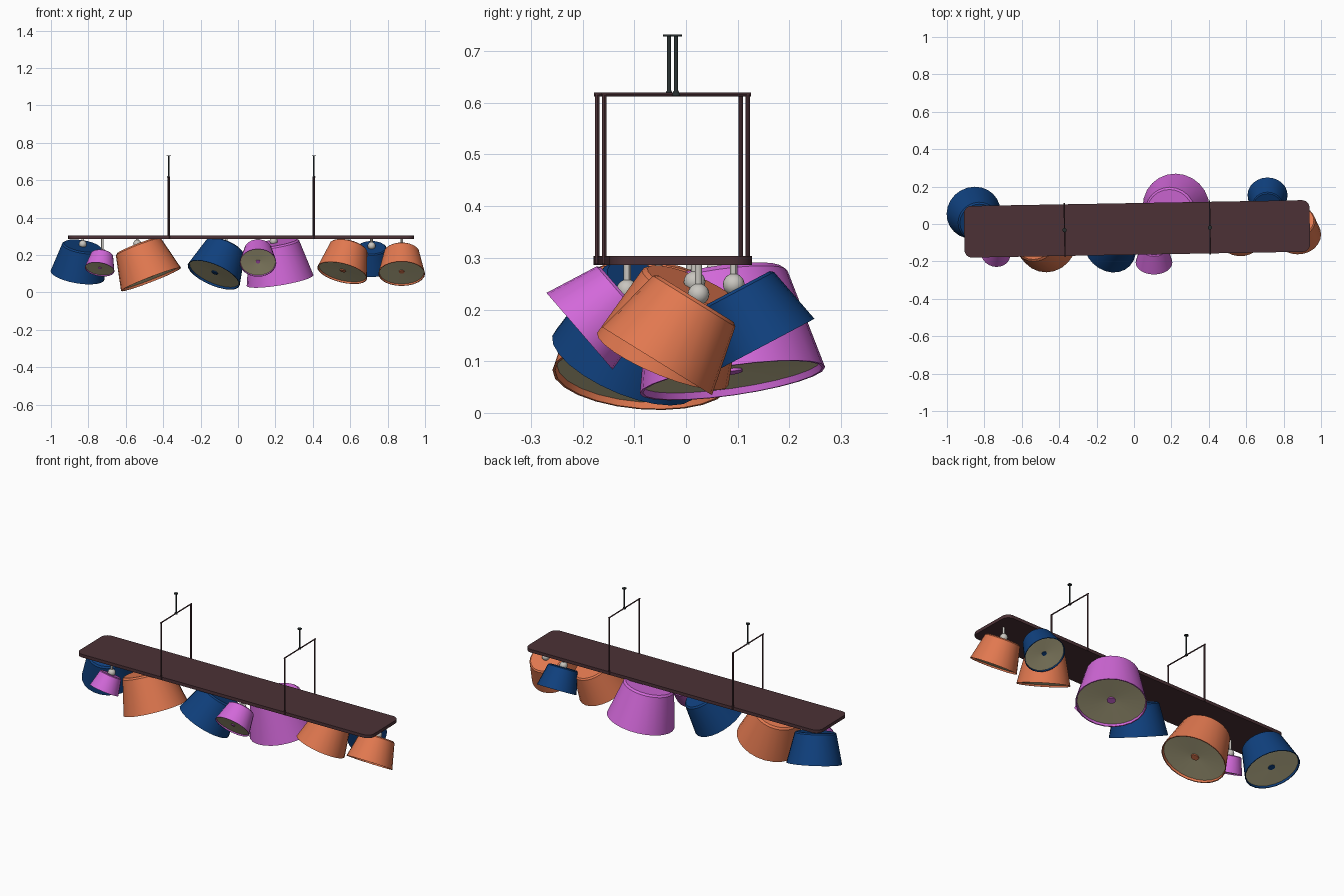
import bpy, bmesh, math
from mathutils import Vector, Matrix

if "Cube" in bpy.data.objects:
    bpy.data.objects.remove(bpy.data.objects["Cube"])


def material(name, rgb):
    m = bpy.data.materials.new(name)
    m.diffuse_color = (*rgb, 1)
    m.use_nodes = True
    m.node_tree.nodes["Principled BSDF"].inputs["Base Color"].default_value = m.diffuse_color
    return m


BOARD = material("dark plum wood", (0.072, 0.031, 0.037))
STEM = material("dark metal", (0.02, 0.028, 0.028))
STEEL = material("light grey metal", (0.58, 0.56, 0.52))
CREAM = material("cream diffuser", (0.62, 0.56, 0.33))
COLOURS = {
    "orange": material("orange", (0.76, 0.19, 0.08)),
    "blue": material("deep blue", (0.005, 0.052, 0.21)),
    "pink": material("orchid pink", (0.65, 0.14, 0.70)),
}


def finish(name, bm, mats, matrix=Matrix()):
    bmesh.ops.recalc_face_normals(bm, faces=bm.faces[:])
    mesh = bpy.data.meshes.new(name)
    for f in bm.faces:
        f.smooth = True
    bm.to_mesh(mesh)
    bm.free()
    mesh.set_sharp_from_angle(angle=math.radians(30))
    for m in mats:
        mesh.materials.append(m)
    ob = bpy.data.objects.new(name, mesh)
    ob.matrix_world = matrix
    bpy.context.collection.objects.link(ob)
    return ob


def lathe(name, profile, mats, matrix, sides=24, scale=1.0):
    """Profile rows: radius, height, material index of the band that starts here."""
    bm = bmesh.new()
    rings = []
    for r, z, _ in profile:
        n = 1 if r == 0 else sides
        rings.append([bm.verts.new((r * scale * math.cos(2 * math.pi * i / sides),
                                    r * scale * math.sin(2 * math.pi * i / sides),
                                    z * scale)) for i in range(n)])
    for k in range(len(rings) - 1):
        a, b = rings[k], rings[k + 1]
        for i in range(sides):
            quad = [a[i % len(a)], a[(i + 1) % len(a)], b[(i + 1) % len(b)], b[i % len(b)]]
            f = bm.faces.new(list(dict.fromkeys(quad)))
            f.material_index = profile[k][2]
    return finish(name, bm, mats, matrix)


def rod(name, a, b, r, mat, base=Matrix(), sides=12):
    a, b = Vector(a), Vector(b)
    d = b - a
    turn = d.to_track_quat('Z', 'Y').to_matrix().to_4x4()
    prof = [(0, 0, 0), (r, 0, 0), (r, d.length, 0), (0, d.length, 0)]
    return lathe(name, prof, [mat], base @ Matrix.Translation(a) @ turn, sides)


# Board: rounded rectangle plate, turned about one degree
base = Matrix.Translation((0.016, -0.026, 0)) @ Matrix.Rotation(math.radians(1.0), 4, 'Z')
hx, hy, rad = 0.924, 0.138, 0.04
bm = bmesh.new()
outline = []
for sx, sy, start in ((1, 1, 0), (-1, 1, 90), (-1, -1, 180), (1, -1, 270)):
    for k in range(7):
        t = math.radians(start + 15 * k)
        outline.append(bm.verts.new((sx * (hx - rad) + rad * math.cos(t),
                                     sy * (hy - rad) + rad * math.sin(t), 0.286)))
face = bm.faces.new(outline)
ext = bmesh.ops.extrude_face_region(bm, geom=[face])
bmesh.ops.translate(bm, vec=(0, 0, 0.018),
                    verts=[v for v in ext["geom"] if isinstance(v, bmesh.types.BMVert)])
finish("board", bm, [BOARD], base)

# Hanging frames: two side rods, a cross bar and a ceiling stem each
for side, x in (("left", -0.387), ("right", 0.39)):
    for end, y in (("front", -0.139), ("back", 0.139)):
        rod(f"{side}_{end}_rod", (x, y, 0.288), (x, y, 0.616), 0.0042, BOARD, base)
    rod(f"{side}_cross_bar", (x, -0.145, 0.616), (x, 0.145, 0.616), 0.0035, BOARD, base)
    lathe(f"{side}_ceiling_stem",
          [(0, 0.613, 0), (0.008, 0.613, 0), (0.008, 0.617, 0), (0.004, 0.624, 0),
           (0.004, 0.728, 0), (0.0115, 0.728, 0), (0.0115, 0.732, 0), (0, 0.732, 0)],
          [STEM], base @ Matrix.Translation((x, 0, 0)), 16)

# Lampshade section: hangs down from its pivot, unit mouth radius
SHADE = [(0, 0, 0), (0.69, 0, 0), (0.75, -0.05, 0), (1, -1.14, 0), (0.97, -1.14, 0),
         (0.955, -1.07, 1), (0.12, -1.03, 0), (0.12, -1.06, 0), (0, -1.06, 0)]

# Lamps: name, colour, mouth centre, pointing direction, mouth radius
LAMPS = [
    ("end_left_lamp", "blue", (-0.858, 0.06, 0.092), (-0.16, 0.30, -0.94), 0.146),
    ("small_left_lamp", "pink", (-0.74, -0.158, 0.123), (-0.15, -0.45, -0.88), 0.080),
    ("large_left_lamp", "orange", (-0.465, -0.087, 0.069), (0.36, -0.08, -0.93), 0.172),
    ("middle_lamp", "blue", (-0.13, -0.12, 0.093), (-0.37, -0.37, -0.85), 0.150),
    ("small_middle_lamp", "pink", (0.107, -0.206, 0.158), (0, -0.757, -0.653), 0.098),
    ("large_right_lamp", "pink", (0.225, 0.09, 0.063), (0.16, 0.14, -0.97), 0.181),
    ("right_lamp", "orange", (0.557, -0.045, 0.104), (-0.23, -0.37, -0.90), 0.137),
    ("small_back_lamp", "blue", (0.714, 0.154, 0.132), (0, 0.468, -0.884), 0.107),
    ("end_right_lamp", "orange", (0.875, -0.056, 0.10), (0, -0.526, -0.85), 0.125),
]
for name, colour, mouth, direction, radius in LAMPS:
    d = Vector(direction).normalized()
    pivot = Vector(mouth) - d * radius * 1.14
    turn = Vector((0, 0, -1)).rotation_difference(d).to_matrix().to_4x4()
    lathe(name + "_shade", SHADE, [COLOURS[colour], CREAM],
          Matrix.Translation(pivot) @ turn, 24, radius)
    # Ball joint and the stem up to the board
    ball = pivot - d * 0.01
    bm = bmesh.new()
    bmesh.ops.create_uvsphere(bm, u_segments=16, v_segments=10, radius=0.021)
    finish(name + "_ball_joint", bm, [STEEL], Matrix.Translation(ball))
    rod(name + "_stem", ball, (ball.x, ball.y, 0.288), 0.007, STEEL)
